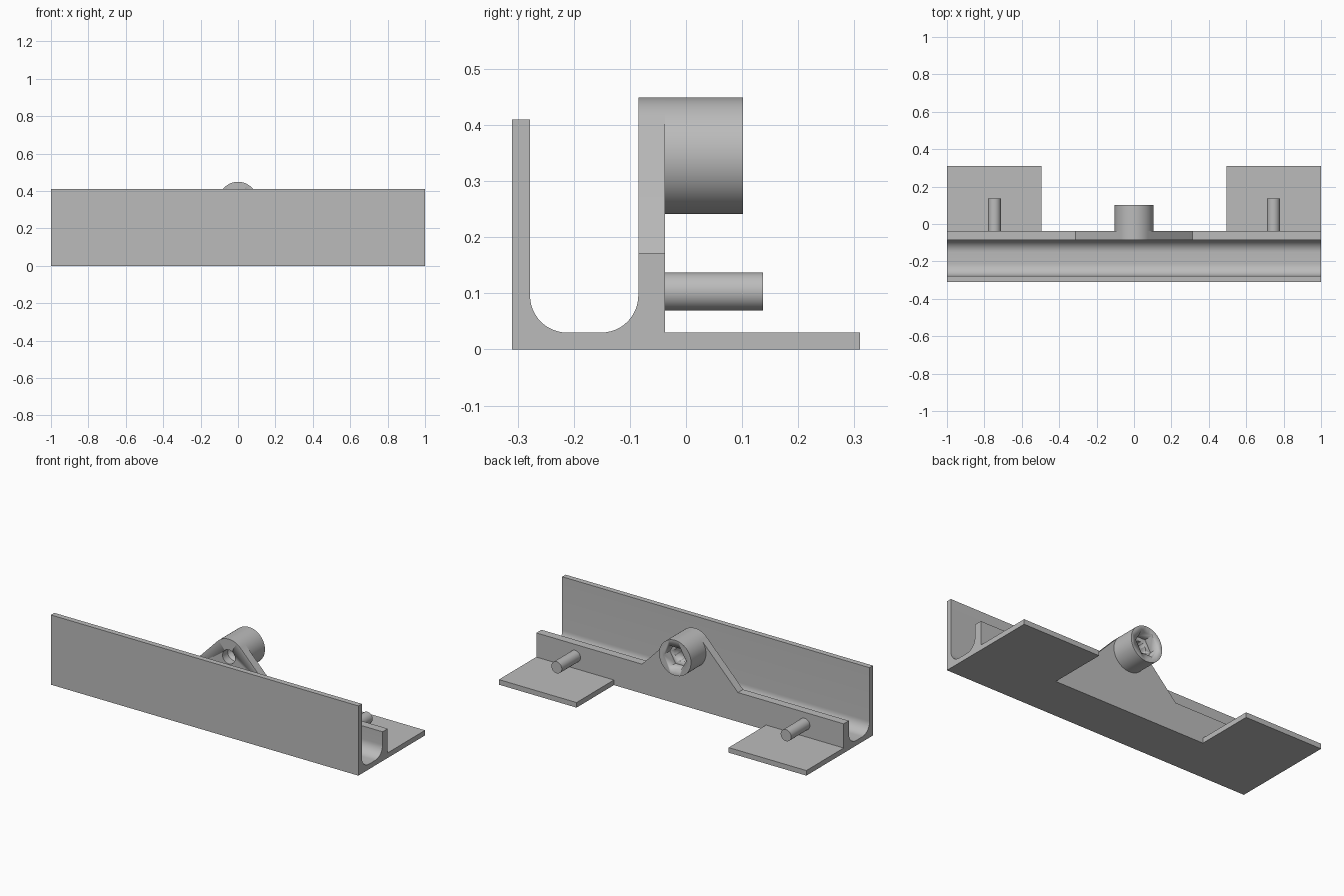
import bpy, bmesh
from math import sin, cos, pi, radians, atan2, acos, hypot
from mathutils import Vector

cube = bpy.data.objects.get("Cube")
if cube:
    bpy.data.objects.remove(cube, do_unlink=True)

grey = bpy.data.materials.new("plain grey")
grey.use_nodes = True
colour = (0.5, 0.5, 0.5, 1)
grey.diffuse_color = colour
grey.node_tree.nodes["Principled BSDF"].inputs["Base Color"].default_value = colour

FRONT, BACK = -0.31, 0.31            # overall depth
WALL_F, WALL_B = -0.085, -0.037      # rear wall of the channel
FLOOR, WALL_TOP, FRONT_TOP = 0.03, 0.172, 0.41
BOSS_Z, BOSS_R = 0.345, 0.104


def arc(cx, cy, r, start, end, n):
    """Points on an arc, angles in radians."""
    steps = [start + (end - start) * i / n for i in range(n + 1)]
    return [(cx + r * cos(a), cy + r * sin(a)) for a in steps]


def prism(name, outline, axis, lo, hi):
    """Extrude an outline along x (yz points) or y (xz points)."""
    bm = bmesh.new()
    if axis == "x":
        pts = [Vector((lo, a, b)) for a, b in outline]
        step = Vector((hi - lo, 0, 0))
    else:
        pts = [Vector((a, lo, b)) for a, b in outline]
        step = Vector((0, hi - lo, 0))
    face = bm.faces.new([bm.verts.new(p) for p in pts])
    new = bmesh.ops.extrude_face_region(bm, geom=[face])["geom"]
    bmesh.ops.translate(bm, vec=step, verts=[v for v in new if isinstance(v, bmesh.types.BMVert)])
    bmesh.ops.recalc_face_normals(bm, faces=bm.faces)
    mesh = bpy.data.meshes.new(name)
    bm.to_mesh(mesh)
    bm.free()
    mesh.materials.append(grey)
    mesh.shade_smooth()
    mesh.set_sharp_from_angle(angle=radians(25))
    obj = bpy.data.objects.new(name, mesh)
    bpy.context.collection.objects.link(obj)
    return obj


def rod(name, x, z, r, lo, hi, sides=48):
    return prism(name, arc(x, z, r, 0, 2 * pi, sides)[:-1], "y", lo, hi)


def combine(obj, other, operation):
    mod = obj.modifiers.new(other.name, "BOOLEAN")
    mod.operation, mod.object, mod.solver = operation, other, "EXACT"
    other.hide_render = True
    other.hide_set(True)


# Channel with filleted inner corners
R = 0.066
inner_front = FRONT + 0.032
channel = [(FRONT, 0), (WALL_B, 0), (WALL_B, WALL_TOP), (WALL_F, WALL_TOP)]
channel += arc(WALL_F - R, FLOOR + R, R, 0, -pi / 2, 12)
channel += arc(inner_front + R, FLOOR + R, R, -pi / 2, -pi, 12)
channel += [(inner_front, FRONT_TOP), (FRONT, FRONT_TOP)]
prism("channel", channel, "x", -1, 1)

# Raised bracket whose sloping sides run tangent to the boss
HALF = 0.312
dz = WALL_TOP - BOSS_Z
tangent = atan2(dz, HALF) + acos(BOSS_R / hypot(HALF, dz))
outline = [(-HALF, WALL_TOP), (HALF, WALL_TOP)]
outline += arc(0, BOSS_Z, BOSS_R, tangent, pi - tangent, 16)
bracket = prism("bracket", outline, "y", WALL_F, WALL_B)

# Boss with a bolt hole and a hexagonal nut pocket, cut through the bracket
boss = rod("boss", 0, BOSS_Z, BOSS_R, WALL_B, 0.102, 64)
hole = rod("bolt_hole_cutter", 0, BOSS_Z, 0.041, -0.2, 0.2)
pocket = rod("nut_pocket_cutter", 0, BOSS_Z, 0.073, 0.045, 0.2, 6)
for part in (bracket, boss):
    combine(part, hole, "DIFFERENCE")
combine(boss, pocket, "DIFFERENCE")

# Feet and pins on both sides
foot = [(WALL_B, 0), (BACK, 0), (BACK, FLOOR), (WALL_B, FLOOR)]
for side, s in (("left", 1), ("right", -1)):
    prism(side + "_foot", foot, "x", *sorted((s * 0.495, s)))
    rod(side + "_pin", s * 0.746, 0.103, 0.034, WALL_B, 0.137)
